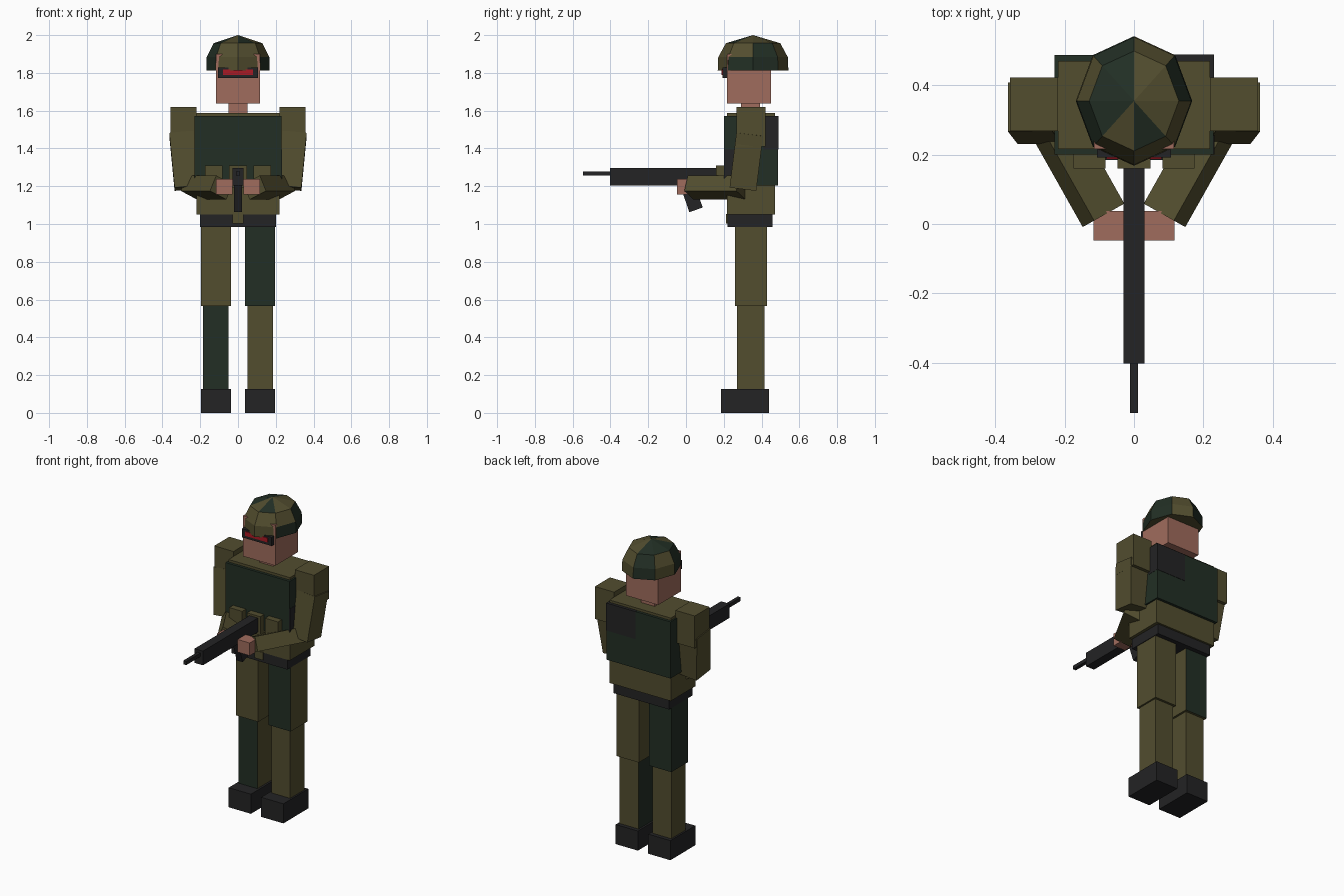
import bpy, bmesh, math
from mathutils import Vector

if "Cube" in bpy.data.objects:
    bpy.data.objects.remove(bpy.data.objects["Cube"])


def material(name, rgb):
    m = bpy.data.materials.new(name)
    m.diffuse_color = (*rgb, 1)
    m.use_nodes = True
    m.node_tree.nodes["Principled BSDF"].inputs["Base Color"].default_value = m.diffuse_color
    return m


OLIVE = material("olive", (0.085, 0.075, 0.028))
GREEN = material("dark green", (0.016, 0.028, 0.018))
BLACK = material("charcoal", (0.017, 0.017, 0.018))
SKIN = material("skin", (0.35, 0.15, 0.11))
RED = material("red lens", (0.40, 0.010, 0.018))


def finish(name, bm, mats, rule=None):
    bmesh.ops.recalc_face_normals(bm, faces=bm.faces[:])
    bm.normal_update()
    if rule:
        for f in bm.faces:
            f.material_index = int(rule(f))
    me = bpy.data.meshes.new(name)
    bm.to_mesh(me)
    bm.free()
    for m in mats:
        me.materials.append(m)
    ob = bpy.data.objects.new(name, me)
    bpy.context.collection.objects.link(ob)
    return ob


def box(name, x, y, z, *mats, rule=None):
    """Box from three (low, high) ranges."""
    bm = bmesh.new()
    bmesh.ops.create_cube(bm, size=1)
    for v in bm.verts:
        v.co = [(r[0] + r[1]) / 2 + c * (r[1] - r[0]) for r, c in zip((x, y, z), v.co)]
    return finish(name, bm, mats, rule)


def beam(name, p, q, w, h, hint, mat, s=1):
    """Box running from p to q, width w along hint, mirrored in x by s."""
    p, q, hint = Vector(p), Vector(q), Vector(hint)
    d = q - p
    n = d.normalized()
    u = (hint - n * hint.dot(n)).normalized()
    t = n.cross(u)
    bm = bmesh.new()
    bmesh.ops.create_cube(bm, size=1)
    for v in bm.verts:
        c = (p + q) / 2 + d * v.co.x + u * w * v.co.y + t * h * v.co.z
        v.co = (c.x * s, c.y, c.z)
    return finish(name, bm, [mat])


def span(s, a, b):
    return tuple(sorted((s * a, s * b)))


# Legs, arms and front pouches, one side at a time
for s, side in ((1, "left"), (-1, "right")):
    box(side + "_boot", span(s, 0.037, 0.196), (0.185, 0.44), (0, 0.127), BLACK)
    if s > 0:
        thigh = lambda f: f.normal.y < -0.5
        shin = lambda f: f.normal.x < -0.5
    else:
        thigh = lambda f: f.normal.y > 0.5 or f.normal.x < -0.5
        shin = lambda f: f.normal.y < -0.5
    box(side + "_shin", span(s, 0.05, 0.185), (0.27, 0.415), (0.127, 0.57), OLIVE, GREEN, rule=shin)
    box(side + "_thigh", span(s, 0.037, 0.196), (0.26, 0.43), (0.567, 0.99), OLIVE, GREEN, rule=thigh)
    box(side + "_shoulder", span(s, 0.22, 0.358), (0.268, 0.422), (1.41, 1.62), OLIVE)
    beam(side + "_upper_arm", (0.300, 0.338, 1.48), (0.272, 0.302, 1.19), 0.128, 0.142,
         (1, 0, 0), OLIVE, s)
    beam(side + "_forearm", (0.243, 0.300, 1.193), (0.088, 0.025, 1.193), 0.11, 0.09,
         (0.79, -0.445, 0.42), OLIVE, s)
    box(side + "_hand", span(s, 0.03, 0.117), (-0.047, 0.037), (1.155, 1.237), SKIN)
    box(side + "_pouch", span(s, 0.082, 0.175), (0.16, 0.21), (1.19, 1.31), OLIVE)

# Torso, vest and belt
box("torso", (-0.22, 0.22), (0.217, 0.47), (1.05, 1.588), OLIVE)
box("vest", (-0.23, 0.23), (0.20, 0.487), (1.205, 1.572), GREEN)
box("vest_back_patch", (0.02, 0.231), (0.41, 0.489), (1.395, 1.573), BLACK)
box("vest_side_patch", (0.226, 0.232), (0.20, 0.345), (1.205, 1.395), BLACK)
box("centre_pouch", (-0.048, 0.048), (0.16, 0.21), (1.19, 1.31), OLIVE)
box("belt", (-0.20, 0.20), (0.22, 0.458), (0.985, 1.06), BLACK)
box("buckle", (-0.03, 0.03), (0.212, 0.23), (1.003, 1.053), OLIVE)

# Head and goggles
box("neck", (-0.05, 0.05), (0.29, 0.392), (1.57, 1.66), SKIN)
box("head", (-0.116, 0.116), (0.217, 0.45), (1.637, 1.90), SKIN)
box("goggles", (-0.107, 0.107), (0.192, 0.225), (1.772, 1.828), BLACK)
box("lens", (-0.08, 0.08), (0.187, 0.195), (1.79, 1.818), RED)

# Helmet: eight-sided dome
bm = bmesh.new()
rings = []
for r, z in ((1.0, 1.812), (0.985, 1.883), (0.77, 1.957)):
    rings.append([bm.verts.new((0.168 * r * math.cos(i * math.pi / 4),
                                0.355 + 0.187 * r * math.sin(i * math.pi / 4), z))
                  for i in range(8)])
apex = bm.verts.new((0, 0.355, 2.0))
bm.faces.new(rings[0])
for i in range(8):
    j = (i + 1) % 8
    for a, b in zip(rings, rings[1:]):
        bm.faces.new((a[i], a[j], b[j], b[i]))
    bm.faces.new((rings[2][i], rings[2][j], apex))


def camo(f):
    c = f.calc_center_median()
    if f.normal.z < -0.5:
        return False
    k = int((math.atan2(c.y - 0.355, c.x) % math.tau) / (math.pi / 4))
    if c.z > 1.96:
        return k % 2 == 0 if k > 3 else k % 2 == 1 and k != 1 or k == 2
    if k in (5, 6):
        return False
    return k % 2 == 0 if c.z > 1.9 else k in (0, 2, 4, 7)


finish("helmet", bm, [OLIVE, GREEN], camo)

# Rifle
box("rifle_body", (-0.03, 0.03), (-0.402, 0.165), (1.205, 1.297), BLACK)
box("rifle_barrel", (-0.011, 0.011), (-0.545, -0.40), (1.256, 1.279), BLACK)
beam("rifle_grip", (0, 0.0, 1.23), (0, 0.053, 1.075), 0.042, 0.075, (1, 0, 0), BLACK)
